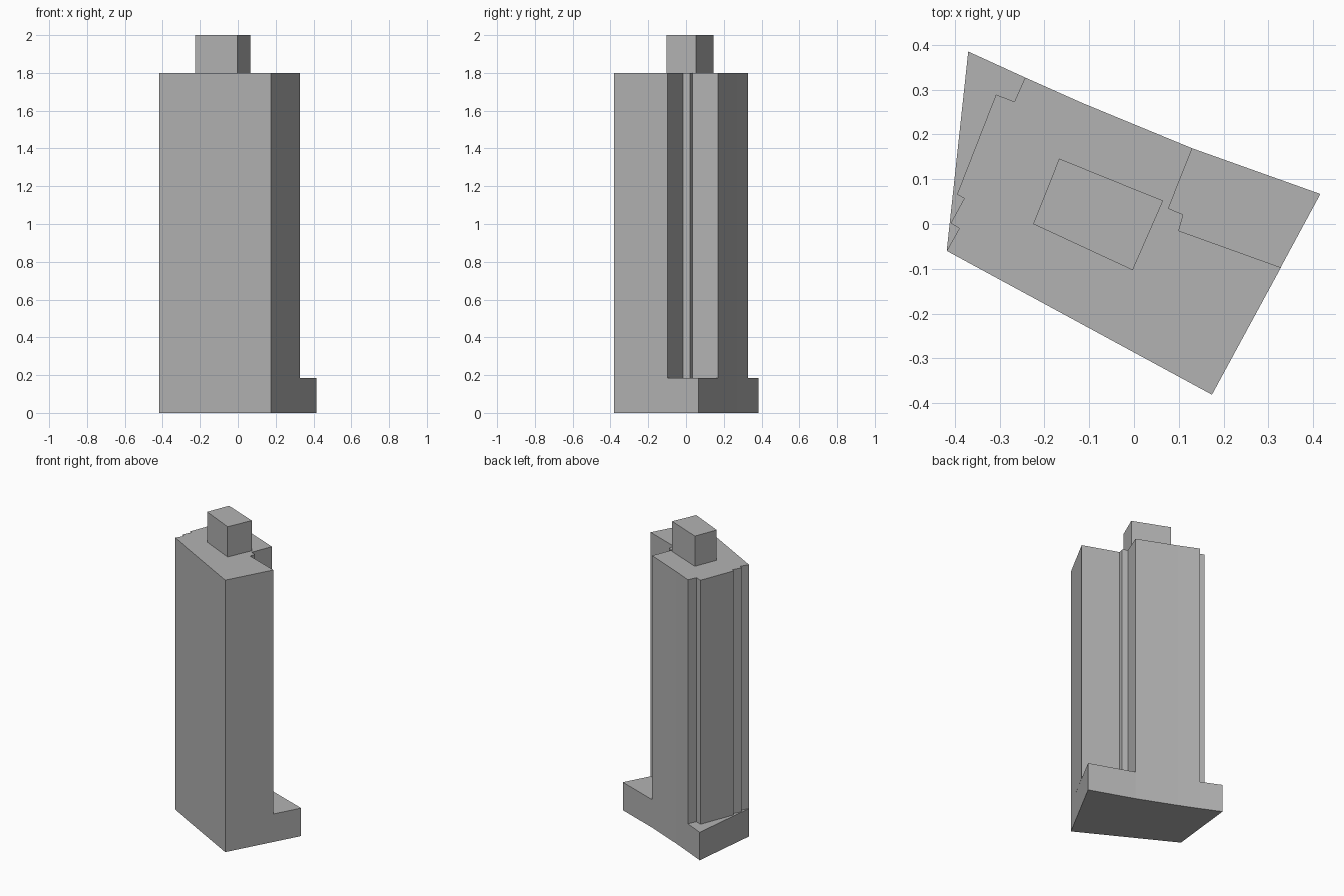
import bpy
import bmesh

cube = bpy.data.objects.get("Cube")
if cube:
    bpy.data.objects.remove(cube, do_unlink=True)

# One flat grey for the whole building
GREY = (0.45, 0.45, 0.45, 1.0)
grey = bpy.data.materials.new("plain grey")
grey.use_nodes = True
grey.diffuse_color = GREY
grey.node_tree.nodes["Principled BSDF"].inputs["Base Color"].default_value = GREY


def prism(name, outline, bottom, top):
    """Extrude a counter-clockwise plan outline between two heights."""
    bm = bmesh.new()
    face = bm.faces.new([bm.verts.new((x, y, bottom)) for x, y in outline])
    result = bmesh.ops.extrude_face_region(bm, geom=[face], use_keep_orig=True)
    for v in result["geom"]:
        if isinstance(v, bmesh.types.BMVert):
            v.co.z = top
    bmesh.ops.recalc_face_normals(bm, faces=bm.faces)
    mesh = bpy.data.meshes.new(name)
    bm.to_mesh(mesh)
    bm.free()
    mesh.materials.append(grey)
    obj = bpy.data.objects.new(name, mesh)
    bpy.context.collection.objects.link(obj)
    return obj


# Corners shared by podium and tower
front = [(-0.418, -0.06), (0.174, -0.381)]
back = [(0.13, 0.169), (-0.115, 0.27), (-0.243, 0.327)]

# Low podium covering the full plot
podium = front + [(0.416, 0.067)] + back + [(-0.37, 0.385)]

# Tower with a recessed right corner and stepped left side
right_recess = [(0.328, -0.097), (0.1, -0.015), (0.11, 0.021), (0.077, 0.035)]
left_steps = [(-0.267, 0.273), (-0.308, 0.289), (-0.395, 0.066),
              (-0.379, 0.057), (-0.409, 0.002), (-0.39, -0.01)]
tower = front + right_recess + back + left_steps

# Plant room on the roof
plant_room = [(-0.225, 0.0), (-0.003, -0.103), (0.065, 0.052), (-0.167, 0.146)]

prism("podium", podium, 0.0, 0.185)
prism("tower", tower, 0.185, 1.8)
prism("roof_plant_room", plant_room, 1.8, 2.0)
